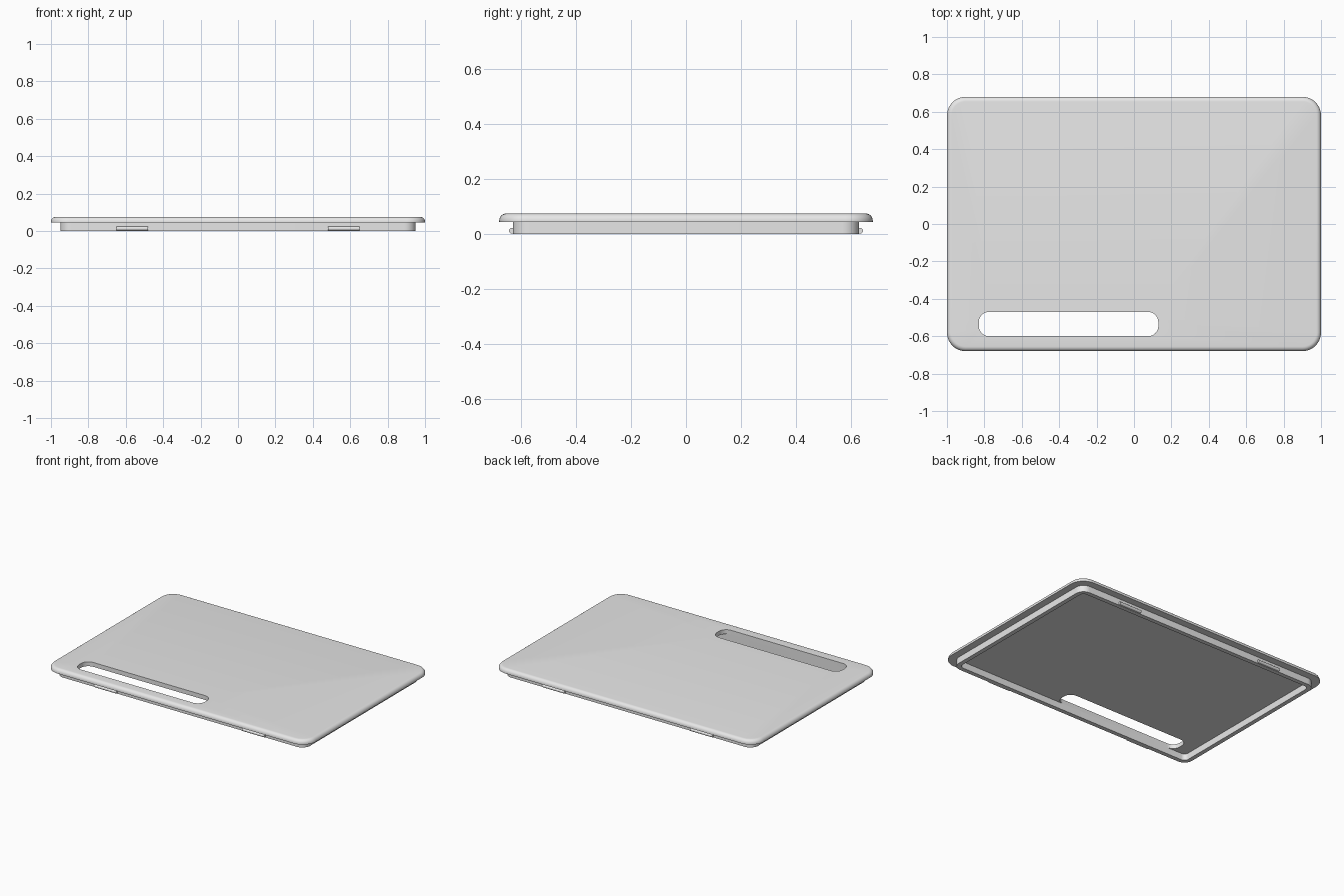
import bpy, bmesh, math
from mathutils import Vector, Matrix

cube = bpy.data.objects.get("Cube")
if cube:
    bpy.data.objects.remove(cube, do_unlink=True)

grey = bpy.data.materials.new("light_grey")
grey.use_nodes = True
COLOUR = (0.8, 0.8, 0.8, 1)
grey.diffuse_color = COLOUR
grey.node_tree.nodes["Principled BSDF"].inputs["Base Color"].default_value = COLOUR

BASE, TOP = 0.045, 0.075      # underside and top of the plate
FILLET = 0.025


def ring(bm, half_x, half_y, radius, z, centre=(0, 0), steps=10):
    """Vertices of a rounded rectangle, counter-clockwise."""
    verts = []
    for k, (sx, sy) in enumerate([(1, 1), (-1, 1), (-1, -1), (1, -1)]):
        for i in range(steps + 1):
            a = (k + i / steps) * math.pi / 2
            x = centre[0] + sx * (half_x - radius) + radius * math.cos(a)
            y = centre[1] + sy * (half_y - radius) + radius * math.sin(a)
            verts.append(bm.verts.new((x, y, z)))
    return verts


def bridge(bm, a, b):
    n = len(a)
    for i in range(n):
        j = (i + 1) % n
        bm.faces.new((a[i], a[j], b[j], b[i]))


def fill(bm, *loops):
    """Fill an outer loop, leaving the inner loops open."""
    edges = [bm.edges.get((l[i - 1], l[i])) for l in loops for i in range(len(l))]
    bmesh.ops.triangle_fill(bm, edges=edges, use_beauty=True, normal=Vector((0, 0, 1)))


def finish(bm, name):
    bmesh.ops.recalc_face_normals(bm, faces=bm.faces[:])
    mesh = bpy.data.meshes.new(name)
    bm.to_mesh(mesh)
    bm.free()
    mesh.materials.append(grey)
    obj = bpy.data.objects.new(name, mesh)
    bpy.context.collection.objects.link(obj)
    bpy.ops.object.select_all(action='DESELECT')
    obj.select_set(True)
    bpy.context.view_layer.objects.active = obj
    bpy.ops.object.shade_smooth_by_angle(angle=math.radians(35))


# Cover plate with a rounded top edge and a long slot
bm = bmesh.new()
outer = [ring(bm, 1, 0.68, 0.1, BASE)]
for i in range(7):
    a = i / 6 * math.pi / 2
    inset = FILLET * (1 - math.cos(a))
    outer.append(ring(bm, 1 - inset, 0.68 - inset, 0.1 - inset,
                      TOP - FILLET + FILLET * math.sin(a)))
for low, high in zip(outer, outer[1:]):
    bridge(bm, low, high)
slot = [ring(bm, 0.48, 0.065, 0.055, z, (-0.35, -0.535)) for z in (BASE, TOP)]
bridge(bm, *slot)
fill(bm, outer[0], slot[0])
fill(bm, outer[-1], slot[1])
finish(bm, "cover_plate")

# Thin lip wall under the plate
bm = bmesh.new()
lip = [ring(bm, 0.95 - d, 0.63 - d, 0.06 - d, z)
       for d, z in ((0, 0), (0, BASE), (0.03, BASE), (0.03, 0))]
for i in range(4):
    bridge(bm, lip[i - 1], lip[i])
finish(bm, "lip_wall")

# Round snap ridges on the front and back of the lip
for side, sy in (("front", -1), ("back", 1)):
    for hand, sx in (("right", -1), ("left", 1)):
        bm = bmesh.new()
        place = Matrix.Translation((sx * 0.565, sy * 0.634, 0.0125)) @ Matrix.Rotation(math.pi / 2, 4, 'Y')
        bmesh.ops.create_cone(bm, cap_ends=True, segments=20, radius1=0.0105,
                              radius2=0.0105, depth=0.17, matrix=place)
        finish(bm, f"{side}_{hand}_snap_ridge")
